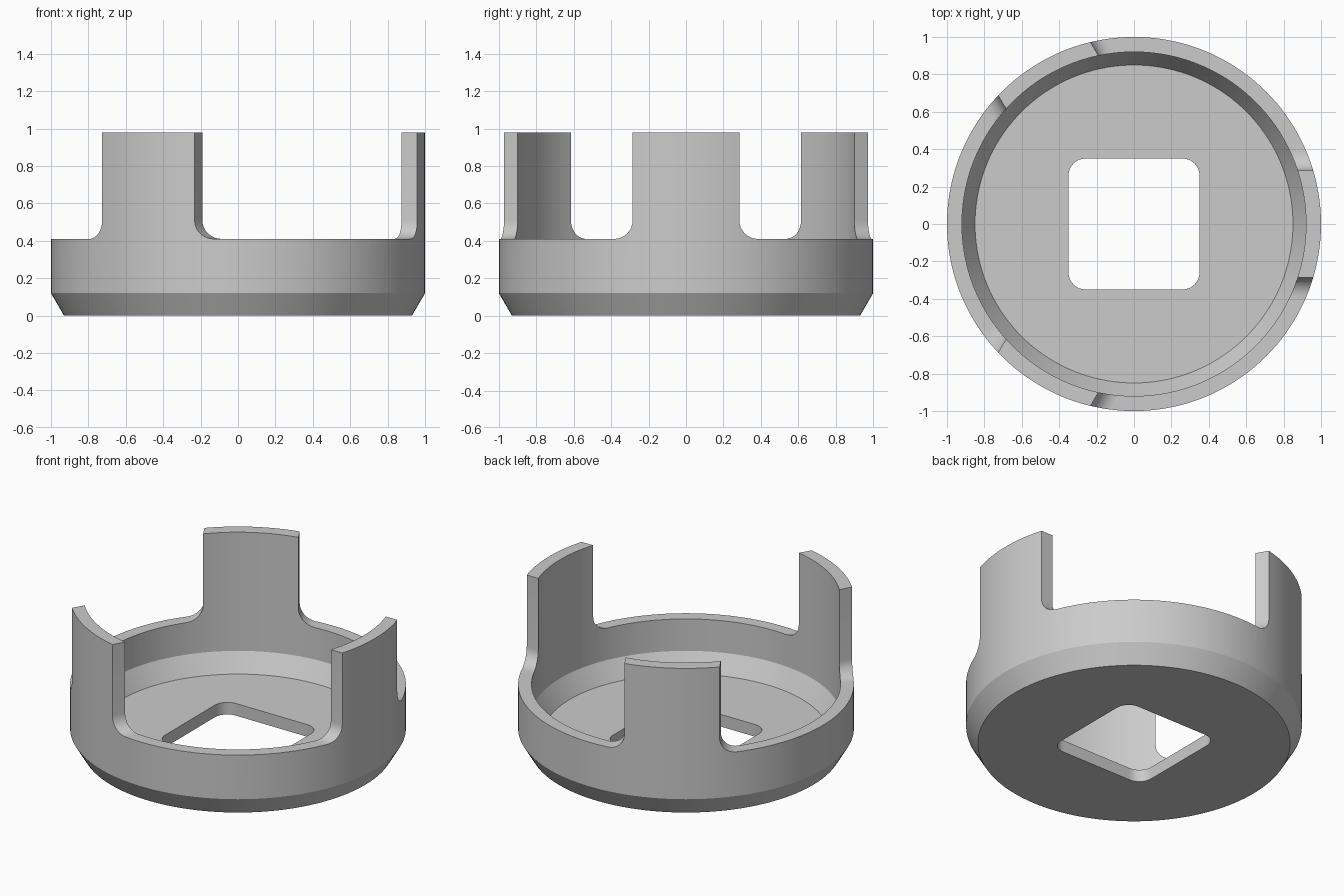
import bpy, bmesh
from math import sin, cos, pi, radians
from mathutils import Matrix

if "Cube" in bpy.data.objects:
    bpy.data.objects.remove(bpy.data.objects["Cube"])

RIM, TOP = 0.41, 0.98        # low rim height and arm height
ARM, FILLET = 0.285, 0.10    # half width of an arm and radius at its foot
HOLE, CORNER = 0.35, 0.09    # half width of the square hole and its corner radius


def make_object(name, bm):
    bmesh.ops.recalc_face_normals(bm, faces=bm.faces)
    mesh = bpy.data.meshes.new(name)
    bm.to_mesh(mesh)
    bm.free()
    obj = bpy.data.objects.new(name, mesh)
    bpy.context.collection.objects.link(obj)
    return obj


def prism(name, outline, depth):
    """Extrude a closed 3D outline along the depth vector."""
    bm = bmesh.new()
    face = bm.faces.new([bm.verts.new(p) for p in outline])
    cap = bmesh.ops.extrude_face_region(bm, geom=[face])["geom"]
    verts = [v for v in cap if isinstance(v, bmesh.types.BMVert)]
    bmesh.ops.translate(bm, verts=verts, vec=depth)
    return make_object(name, bm)


def lathe(name, profile, steps=144):
    """Spin a closed (radius, height) profile round the z axis."""
    bm = bmesh.new()
    verts = [bm.verts.new((r, 0, z)) for r, z in profile]
    edges = [bm.edges.new((v, verts[i - 1])) for i, v in enumerate(verts)]
    bmesh.ops.spin(bm, geom=verts + edges, cent=(0, 0, 0), axis=(0, 0, 1),
                   angle=2 * pi, steps=steps)
    bmesh.ops.remove_doubles(bm, verts=bm.verts, dist=1e-4)
    return make_object(name, bm)


def arc(cx, cy, radius, start, end, steps=8):
    angles = [radians(start + (end - start) * i / steps) for i in range(steps + 1)]
    return [(cx + radius * cos(a), cy + radius * sin(a)) for a in angles]


def subtract(target, cutter):
    """Cut one object out of another and discard the cutter."""
    cutter.hide_render = True
    mod = target.modifiers.new("cut", 'BOOLEAN')
    mod.operation, mod.solver, mod.object = 'DIFFERENCE', 'EXACT', cutter
    bpy.context.view_layer.objects.active = target
    bpy.ops.object.modifier_apply(modifier=mod.name)
    bpy.data.objects.remove(cutter)


# Full-height cup with chamfered foot, inside and out
cup = lathe("cup_holder", [(0.2, 0), (0.93, 0), (1, 0.12), (1, TOP),
                           (0.92, TOP), (0.92, 0.20), (0.85, 0.08), (0.2, 0.08)])

# Cutter for the upper wall, leaving three arms with filleted feet
gaps = lathe("gap_cutter", [(0.7, RIM), (1.2, RIM), (1.2, 1.2), (0.7, 1.2)], 48)
foot = ARM + FILLET
side = [(foot, 0.3)] + arc(foot, RIM + FILLET, FILLET, 270, 180) + [(ARM, 1.4)]
outline = side + [(-y, z) for y, z in reversed(side)]
for angle in (0, 120, 240):
    arm = prism("arm_space", [(0.5, y, z) for y, z in outline], (1, 0, 0))
    arm.data.transform(Matrix.Rotation(radians(angle), 4, 'Z'))
    subtract(gaps, arm)
subtract(cup, gaps)

# Rounded square hole through the floor
c = HOLE - CORNER
square = []
for i, (sx, sy) in enumerate([(1, 1), (-1, 1), (-1, -1), (1, -1)]):
    square += arc(sx * c, sy * c, CORNER, 90 * i, 90 * i + 90)
subtract(cup, prism("hole_cutter", [(x, y, -0.1) for x, y in square], (0, 0, 0.4)))

# Single grey material
grey = bpy.data.materials.new("light grey")
grey.use_nodes = True
grey.diffuse_color = (0.6, 0.6, 0.6, 1)
grey.node_tree.nodes["Principled BSDF"].inputs["Base Color"].default_value = (0.6, 0.6, 0.6, 1)
cup.data.materials.clear()
cup.data.materials.append(grey)

bpy.ops.object.select_all(action='DESELECT')
cup.select_set(True)
bpy.context.view_layer.objects.active = cup
bpy.ops.object.shade_smooth_by_angle(angle=radians(25))
